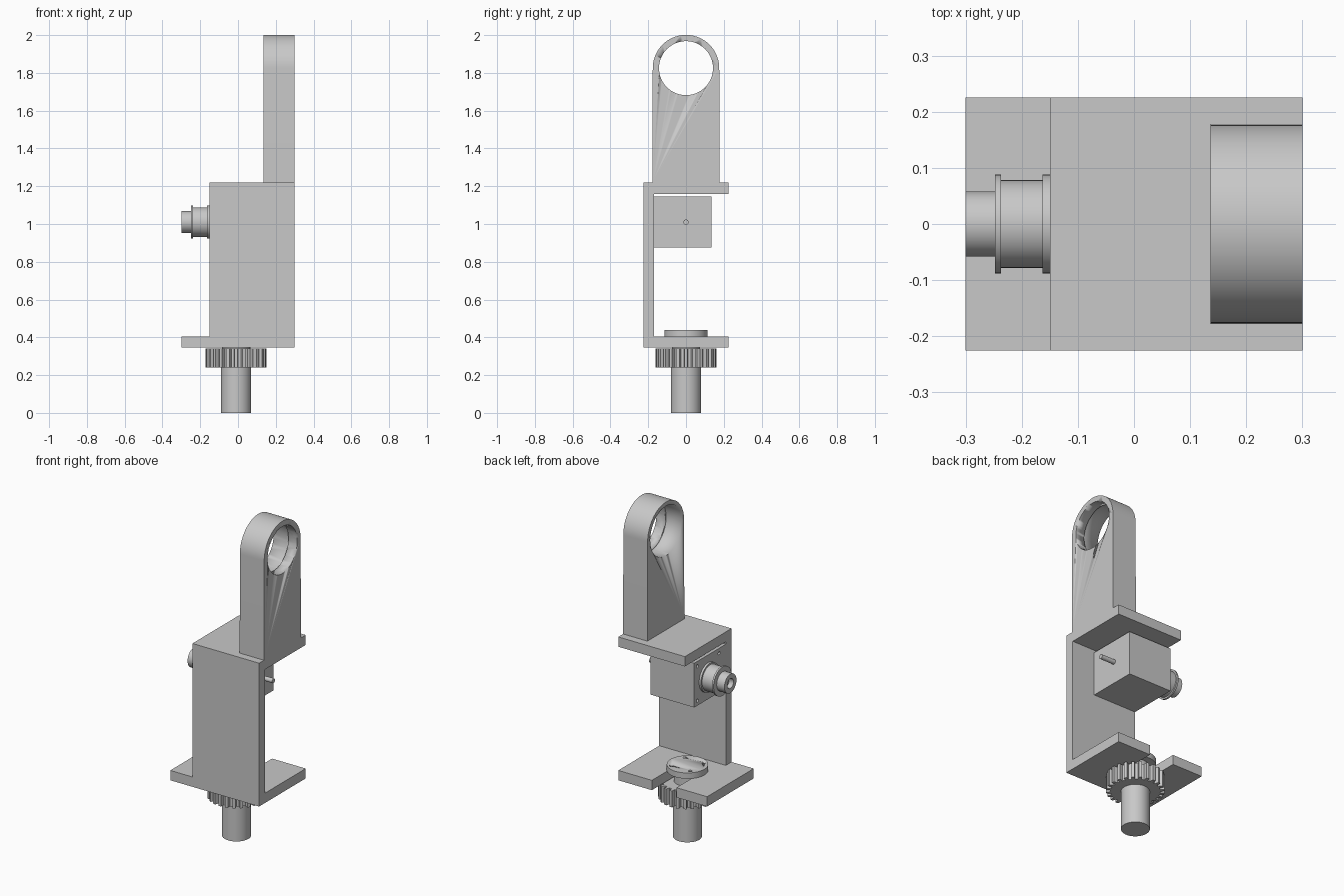
import bpy, bmesh
from math import pi, sin, cos
from mathutils import Matrix, Vector

cube = bpy.data.objects.get("Cube")
if cube:
    bpy.data.objects.remove(cube, do_unlink=True)

grey = bpy.data.materials.new("light grey")
grey.use_nodes = True
grey.diffuse_color = (0.58, 0.58, 0.58, 1)
grey.node_tree.nodes["Principled BSDF"].inputs["Base Color"].default_value = grey.diffuse_color

# Axis frames: profile (u, v) is extruded along w
UP = Matrix.Identity(3)
ALONG_X = Matrix(((0, 0, 1), (1, 0, 0), (0, 1, 0)))


def finish(name, bm, smooth=True):
    bmesh.ops.recalc_face_normals(bm, faces=bm.faces)
    mesh = bpy.data.meshes.new(name)
    bm.to_mesh(mesh)
    bm.free()
    mesh.materials.append(grey)
    obj = bpy.data.objects.new(name, mesh)
    bpy.context.collection.objects.link(obj)
    if smooth:
        bpy.ops.object.select_all(action='DESELECT')
        obj.select_set(True)
        bpy.context.view_layer.objects.active = obj
        bpy.ops.object.shade_smooth_by_angle(angle=0.5)
    return obj


def extrude(name, profile, w0, w1, frame=UP, smooth=True):
    bm = bmesh.new()
    face = bm.faces.new([bm.verts.new(frame @ Vector((u, v, w0))) for u, v in profile])
    new = bmesh.ops.extrude_face_region(bm, geom=[face])["geom"]
    verts = [g for g in new if isinstance(g, bmesh.types.BMVert)]
    bmesh.ops.translate(bm, verts=verts, vec=frame @ Vector((0, 0, w1 - w0)))
    return finish(name, bm, smooth)


def arc(cu, cv, r, start=0, end=2 * pi, n=48, closed=True):
    steps = n if closed else n + 1
    return [(cu + r * cos(start + (end - start) * i / n),
             cv + r * sin(start + (end - start) * i / n)) for i in range(steps)]


def box(name, x, y, z):
    return extrude(name, [(x[0], y[0]), (x[1], y[0]), (x[1], y[1]), (x[0], y[1])],
                   z[0], z[1], smooth=False)


def lathe(name, outline, center, frame=UP, n=48):
    # outline lists (radius, height) from one end of the axis to the other
    bm = bmesh.new()
    verts = [bm.verts.new((r, 0, h)) for r, h in outline]
    edges = [bm.edges.new(pair) for pair in zip(verts, verts[1:])]
    bmesh.ops.spin(bm, geom=verts + edges, cent=(0, 0, 0), axis=(0, 0, 1),
                   angle=2 * pi, steps=n, use_merge=True)
    bmesh.ops.remove_doubles(bm, verts=bm.verts, dist=0.0001)
    bmesh.ops.transform(bm, matrix=Matrix.Translation(center) @ frame.to_4x4(), verts=bm.verts)
    return finish(name, bm)


def cut(obj, cutter):
    mod = obj.modifiers.new("cut", 'BOOLEAN')
    mod.operation, mod.object, mod.solver = 'DIFFERENCE', cutter, 'EXACT'
    bpy.context.view_layer.objects.active = obj
    bpy.ops.object.modifier_apply(modifier=mod.name)
    bpy.data.objects.remove(cutter, do_unlink=True)


AX = -0.01      # turning axis of the base shaft
MZ = 1.01       # height of the motor axis

# C-shaped bracket
extrude("bracket", [(-.225, .345), (-.17, .345), (-.17, 1.16), (.225, 1.16),
                    (.225, 1.22), (-.225, 1.22)], -.15, .3, ALONG_X, False)

# Base plate with a round-ended slot open to the back
slot = arc(AX, 0, .083, 0, -pi, 20, False)
extrude("base_plate", [(-.3, -.225), (.3, -.225), (.3, .225), (AX + .083, .225)]
        + slot + [(AX - .083, .225), (-.3, .225)], .345, .405)

# Upright arm with round top and stepped bearing bore
arm = extrude("upright_arm", [(-.178, 1.22), (.178, 1.22)]
              + arc(0, 1.825, .176, 0, pi, 40, False), .136, .3, ALONG_X)
cut(arm, extrude("lip_cutter", arc(0, 1.825, .143, n=64), .1, .4, ALONG_X))
cut(arm, extrude("seat_cutter", arc(0, 1.825, .151, n=64), .1, .24, ALONG_X))

# Base shaft, neck and retaining disc
lathe("base_shaft", [(0, 0), (.08, 0), (.08, .34), (.075, .34), (.075, .41), (0, .41)], (AX, 0, 0))
disc = extrude("retaining_disc", arc(AX, 0, .115), .405, .44)
for i in range(4):
    a = pi / 4 + i * pi / 2
    cut(disc, extrude("screw_cutter", arc(AX + .09 * cos(a), .09 * sin(a), .01, n=12), .42, .46))

# Spur gear
TEETH = 24
teeth = []
for i in range(TEETH):
    for share, r in ((-.3, .138), (-.2, .162), (.2, .162), (.3, .138)):
        a = 2 * pi * (i + share) / TEETH
        teeth.append((AX + r * cos(a), r * sin(a)))
extrude("gear", teeth, .24, .34, smooth=False)

# Motor body with mounting pad and corner screw holes
motor = box("motor", (-.15, .145), (-.14, .135), (.875, 1.145))
box("motor_mount", (-.15, .145), (-.17, -.14), (.875, 1.145))
for sy in (-1, 1):
    for sz in (-1, 1):
        cut(motor, extrude("hole_cutter", arc(sy * .105, MZ + sz * .105, .01, n=12),
                           -.2, -.12, ALONG_X))

# Motor rear shaft
extrude("motor_rear_shaft", arc(0, MZ, .014, n=20), .14, .24, ALONG_X)

# Flanged belt pulley with bored hub
lathe("pulley", [(0, -.27), (.03, -.27), (.03, -.3), (.058, -.3), (.058, -.248), (.088, -.248),
                 (.088, -.237), (.078, -.237), (.078, -.163), (.088, -.163), (.088, -.15), (0, -.15)],
      (0, 0, MZ), ALONG_X)
